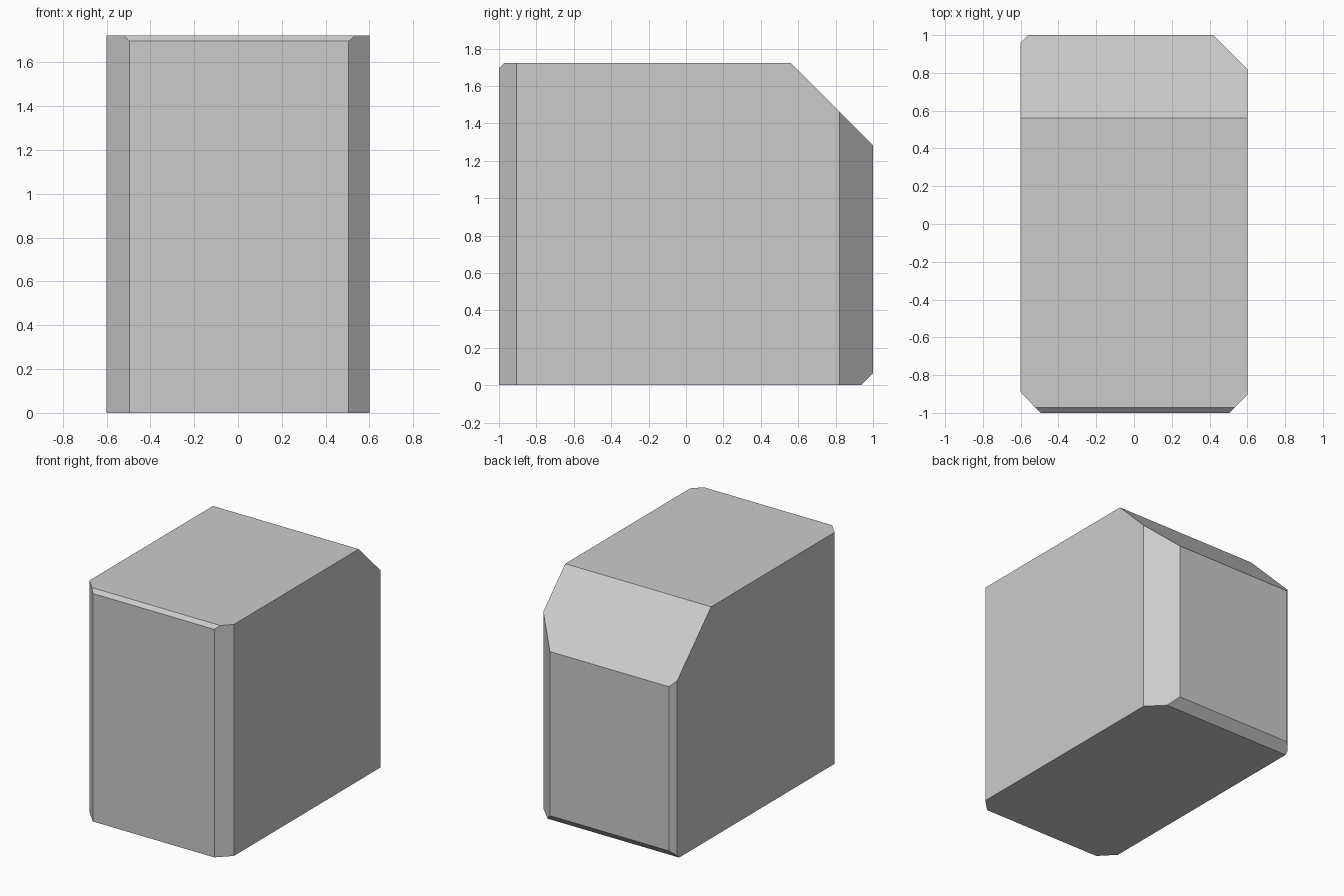
import bpy, bmesh
from mathutils import Vector

if "Cube" in bpy.data.objects:
    bpy.data.objects.remove(bpy.data.objects["Cube"])

W, D, H = 0.6, 1.0, 1.722

# Plain block
bm = bmesh.new()
bmesh.ops.create_cube(bm, size=1)
for v in bm.verts:
    v.co = Vector((v.co.x * 2 * W, v.co.y * 2 * D, (v.co.z + 0.5) * H))


def chamfer(a, b, axis):
    """Slice off the edge outside the plane through a and b, parallel to axis."""
    a, b = Vector(a), Vector(b)
    normal = (b - a).cross(Vector(axis)).normalized()
    if normal.dot(a - Vector((0, 0, H / 2))) < 0:
        normal.negate()
    geom = bm.verts[:] + bm.edges[:] + bm.faces[:]
    cut = bmesh.ops.bisect_plane(bm, geom=geom, dist=1e-5, plane_co=a,
                                 plane_no=normal, clear_outer=True)
    edges = [e for e in cut["geom_cut"] if isinstance(e, bmesh.types.BMEdge)]
    bmesh.ops.contextual_create(bm, geom=edges)


# Vertical corners: front left, front right, back right, back left
for a, b in (((-W, -0.89), (-0.495, -D)), ((W, -0.905), (0.505, -D)),
             ((W, 0.82), (0.42, D)), ((-W, 0.96), (-0.56, D))):
    chamfer((*a, 0), (*b, 0), (0, 0, 1))

# Cross edges: top back, bottom back, top front
for a, b in (((0.562, H), (D, 1.284)), ((0.937, 0), (D, 0.063)),
             ((-0.972, H), (-D, 1.696))):
    chamfer((0, *a), (0, *b), (1, 0, 0))

bmesh.ops.recalc_face_normals(bm, faces=bm.faces[:])
mesh = bpy.data.meshes.new("chamfered_block")
bm.to_mesh(mesh)
bm.free()
bpy.context.collection.objects.link(bpy.data.objects.new("chamfered_block", mesh))
